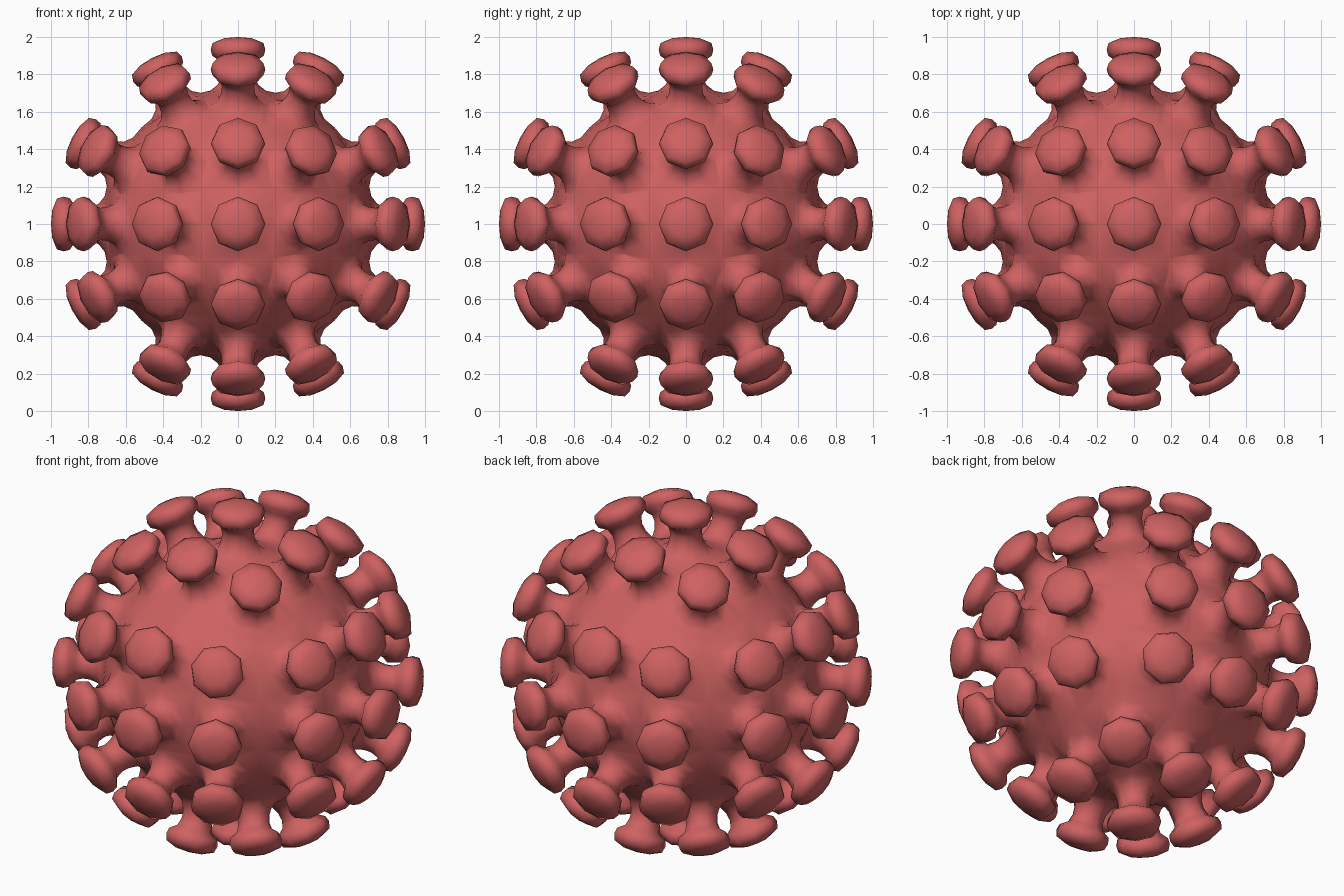
import bpy, bmesh
from math import cos, sin, pi
from mathutils import Vector, Matrix

if "Cube" in bpy.data.objects:
    bpy.data.objects.remove(bpy.data.objects["Cube"])

R = 0.73                      # body radius
CENTER = Vector((0, 0, 1))
LINES = [-1, -0.27, 0.27, 1]  # cell borders on each cube side
MIDS = [-0.52, 0, 0.52]       # spike directions on each cube side
# stalk and cap profile: (radius, distance from body centre)
PROFILE = [(0.150, 0.712), (0.108, 0.745), (0.090, 0.79), (0.086, 0.83),
           (0.098, 0.872), (0.138, 0.900), (0.146, 0.932), (0.136, 0.968),
           (0.075, 0.993)]

bm = bmesh.new()


def bridge(a, b):
    for k in range(8):
        n = (k + 1) % 8
        bm.faces.new((a[k], a[n], b[n], b[k]))


def cell(rot, i, j):
    """One patch of the body with a spike growing from its middle."""
    def direction(u, v):
        return (rot @ Vector((u, v, 1))).normalized()
    u0, u1, v0, v1 = LINES[i], LINES[i + 1], LINES[j], LINES[j + 1]
    um, vm = MIDS[i], MIDS[j]
    axis = direction(um, vm)
    # patch border: sides and corners, counter-clockwise
    border = [(u1, (v0 + v1) / 2), (u1, v1), ((u0 + u1) / 2, v1), (u0, v1),
              (u0, (v0 + v1) / 2), (u0, v0), ((u0 + u1) / 2, v0), (u1, v0)]
    ring = [bm.verts.new(direction(u, v) * R) for u, v in border]
    x = direction(um + 0.01, vm) - axis
    x = (x - axis * x.dot(axis)).normalized()
    y = axis.cross(x)
    for r, h in PROFILE:
        nxt = [bm.verts.new(axis * h + (x * cos(k * pi / 4) + y * sin(k * pi / 4)) * r)
               for k in range(8)]
        bridge(ring, nxt)
        ring = nxt
    tip = bm.verts.new(axis)
    for k in range(8):
        bm.faces.new((ring[k], ring[(k + 1) % 8], tip))


# six cube sides, nine spikes each
sides = [Matrix.Rotation(k * pi / 2, 3, 'X') for k in range(4)]
sides += [Matrix.Rotation(s * pi / 2, 3, 'Y') for s in (-1, 1)]
for rot in sides:
    for i in range(3):
        for j in range(3):
            cell(rot, i, j)

bmesh.ops.remove_doubles(bm, verts=bm.verts, dist=0.0005)
bmesh.ops.recalc_face_normals(bm, faces=bm.faces)
bmesh.ops.translate(bm, verts=bm.verts, vec=CENTER)
for f in bm.faces:
    f.smooth = True

mesh = bpy.data.meshes.new("spiked_ball")
bm.to_mesh(mesh)
bm.free()
ball = bpy.data.objects.new("spiked_ball", mesh)
bpy.context.collection.objects.link(ball)

red = bpy.data.materials.new("red")
red.diffuse_color = (0.62, 0.12, 0.12, 1)
red.use_nodes = True
red.node_tree.nodes["Principled BSDF"].inputs["Base Color"].default_value = red.diffuse_color
mesh.materials.append(red)
